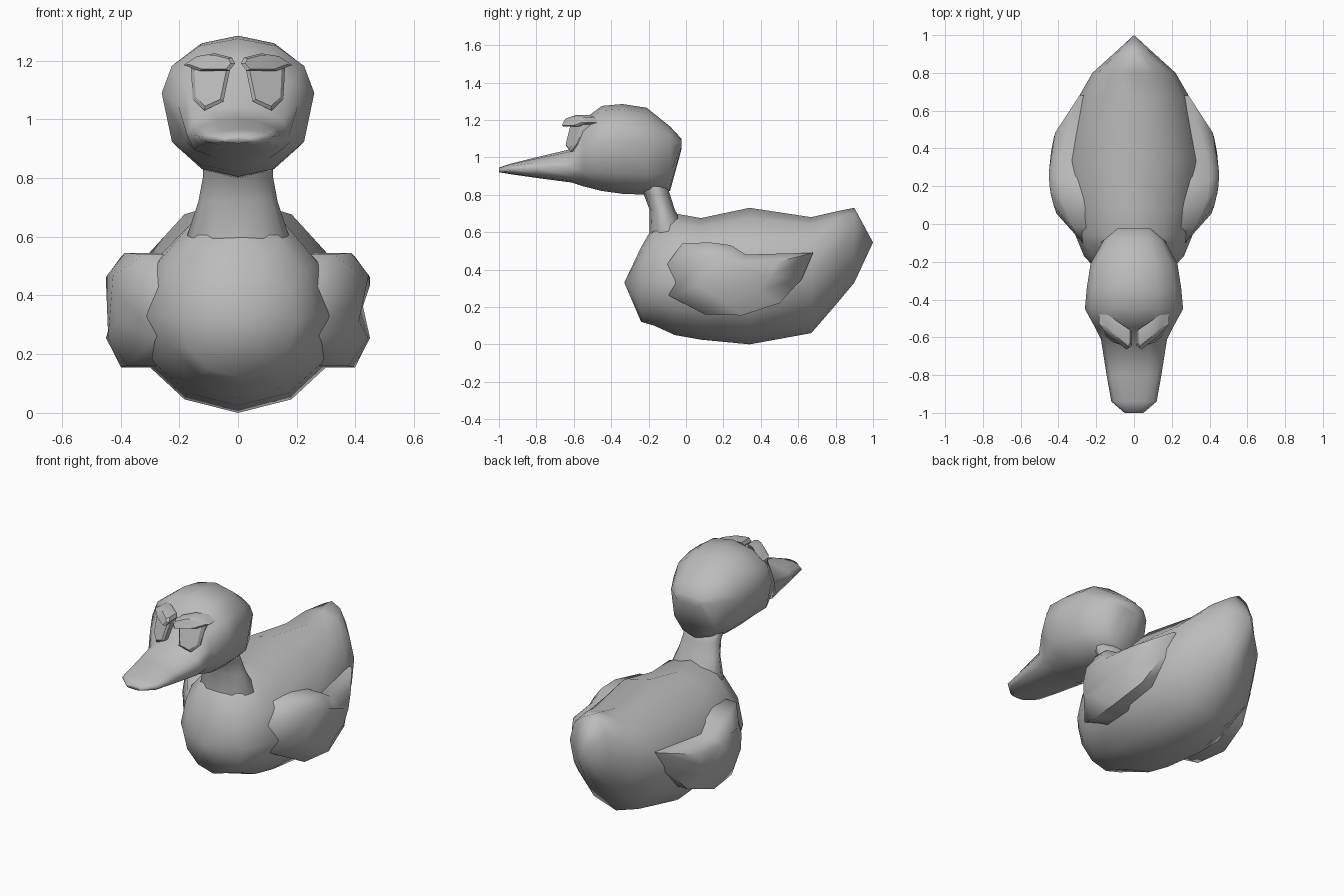
import bpy, bmesh
from math import sin, cos, pi, radians

cube = bpy.data.objects.get("Cube")
if cube:
    bpy.data.objects.remove(cube)

GREY = (0.5, 0.5, 0.5, 1)
mat = bpy.data.materials.new("plain grey")
mat.use_nodes = True
mat.diffuse_color = GREY
mat.node_tree.nodes["Principled BSDF"].inputs["Base Color"].default_value = GREY


def skin(name, rings, sharp):
    """Join matching rings of points into a closed, capped shape."""
    bm = bmesh.new()
    loops = [[bm.verts.new(p) for p in ring] for ring in rings]
    n = len(loops[0])
    for a, b in zip(loops, loops[1:]):
        for i in range(n):
            j = (i + 1) % n
            bm.faces.new((a[i], a[j], b[j], b[i]))
    bm.faces.new(loops[0][::-1])
    bm.faces.new(loops[-1])
    bmesh.ops.remove_doubles(bm, verts=bm.verts, dist=0.0005)
    bmesh.ops.recalc_face_normals(bm, faces=bm.faces)
    mesh = bpy.data.meshes.new(name)
    bm.to_mesh(mesh)
    bm.free()
    mesh.materials.append(mat)
    obj = bpy.data.objects.new(name, mesh)
    bpy.context.collection.objects.link(obj)
    bpy.ops.object.select_all(action="DESELECT")
    obj.select_set(True)
    bpy.context.view_layer.objects.active = obj
    bpy.ops.object.shade_smooth_by_angle(angle=radians(sharp))


def section(y, low, high, mid, width, flat, n=12):
    """Upright ring at y, widest at height mid; flat under 1 squares its underside."""
    ring = []
    for k in range(n):
        c, s = cos(2 * pi * k / n), sin(2 * pi * k / n)
        rise = s * (high - mid) if s > 0 else -abs(s) ** flat * (mid - low)
        ring.append((width * c, y, mid + rise))
    return ring


def scaled(outline, f):
    """Shrink a flat outline about its middle."""
    cu = sum(p[0] for p in outline) / len(outline)
    cv = sum(p[1] for p in outline) / len(outline)
    return [(cu + (u - cu) * f, cv + (v - cv) * f) for u, v in outline]


# Body: chest to pointed tail (y, low, high, mid, half width)
body = [(-.33, .33, .33, .33, 0), (-.24, .12, .52, .32, .2),
        (-.17, .10, .64, .33, .265), (-.06, .05, .70, .33, .31),
        (.08, .025, .675, .33, .345), (.34, 0, .73, .33, .365),
        (.67, .06, .68, .40, .295), (.80, .21, .71, .48, .22),
        (.90, .33, .73, .52, .11), (1, .545, .545, .545, 0)]
skin("body", [section(*s, 1.05) for s in body], 75)

# Neck (z, front y, back y, half width)
neck = [(.5, -.2, .04, .15), (.6, -.195, .01, .175), (.72, -.195, -.06, .135),
        (.8, -.225, -.085, .12), (.9, -.3, -.12, .12)]
skin("neck", [[(w * cos(k * pi / 6), (f + b) / 2 + (b - f) / 2 * sin(k * pi / 6), z)
               for k in range(12)] for z, f, b, w in neck], 75)

# Head flowing into the flat bill
head = [(-.025, 1.04, 1.1, 1.075, .09), (-.085, .82, 1.165, 1.07, .16),
        (-.21, .80, 1.265, 1.08, .23), (-.34, .805, 1.285, 1.09, .25),
        (-.45, .82, 1.275, 1.09, .26), (-.55, .845, 1.2, 1.05, .205),
        (-.61, .865, 1.045, .95, .175), (-.80, .89, 1.0, .945, .145),
        (-.94, .91, .965, .94, .12), (-1, .92, .945, .93, .05)]
skin("head_and_bill", [section(*s, .7) for s in head], 75)

WING = [(-.1, .43), (-.02, .54), (.13, .545), (.24, .53), (.32, .48), (.68, .49),
        (.62, .35), (.5, .22), (.3, .155), (.1, .16), (-.09, .26)]
EYE = [(.025, 1.18), (.05, 1.06), (.115, 1.03), (.155, 1.07), (.16, 1.18)]
BROW = [(.01, 1.19), (.03, 1.165), (.13, 1.165), (.185, 1.185),
        (.14, 1.215), (.08, 1.225), (.02, 1.21)]


def wing_reach(y):
    """Sideways reach of the wing rim, curving in faster toward the front."""
    return .4 - (1.05 if y < .25 else .6) * (y - .25) ** 2


def face_plate(name, outline, side, front, depth, lean, turn):
    """Raised plate on the face, leaning back and turned outward."""
    def ring(f, push):
        return [(side * x, front - push + lean * (z - 1.03) + turn * max(x - .04, 0), z)
                for x, z in scaled(outline, f)]
    skin(name, [ring(1, -depth), ring(1, 0), ring(.8, .012)], 25)


for side, label in ((1, "left"), (-1, "right")):
    # Wing: slab with a bulging outer face
    rings = [[(side * .2, y, z) for y, z in WING]]
    for f, bulge in ((1, 0), (.55, .05)):
        rings.append([(side * (wing_reach(y) + bulge), y, z) for y, z in scaled(WING, f)])
    skin(label + "_wing", rings, 60)
    # Eye and brow
    face_plate(label + "_eye", EYE, side, -.655, .08, .35, .5)
    face_plate(label + "_brow", BROW, side, -.73, .07, .55, .8)
